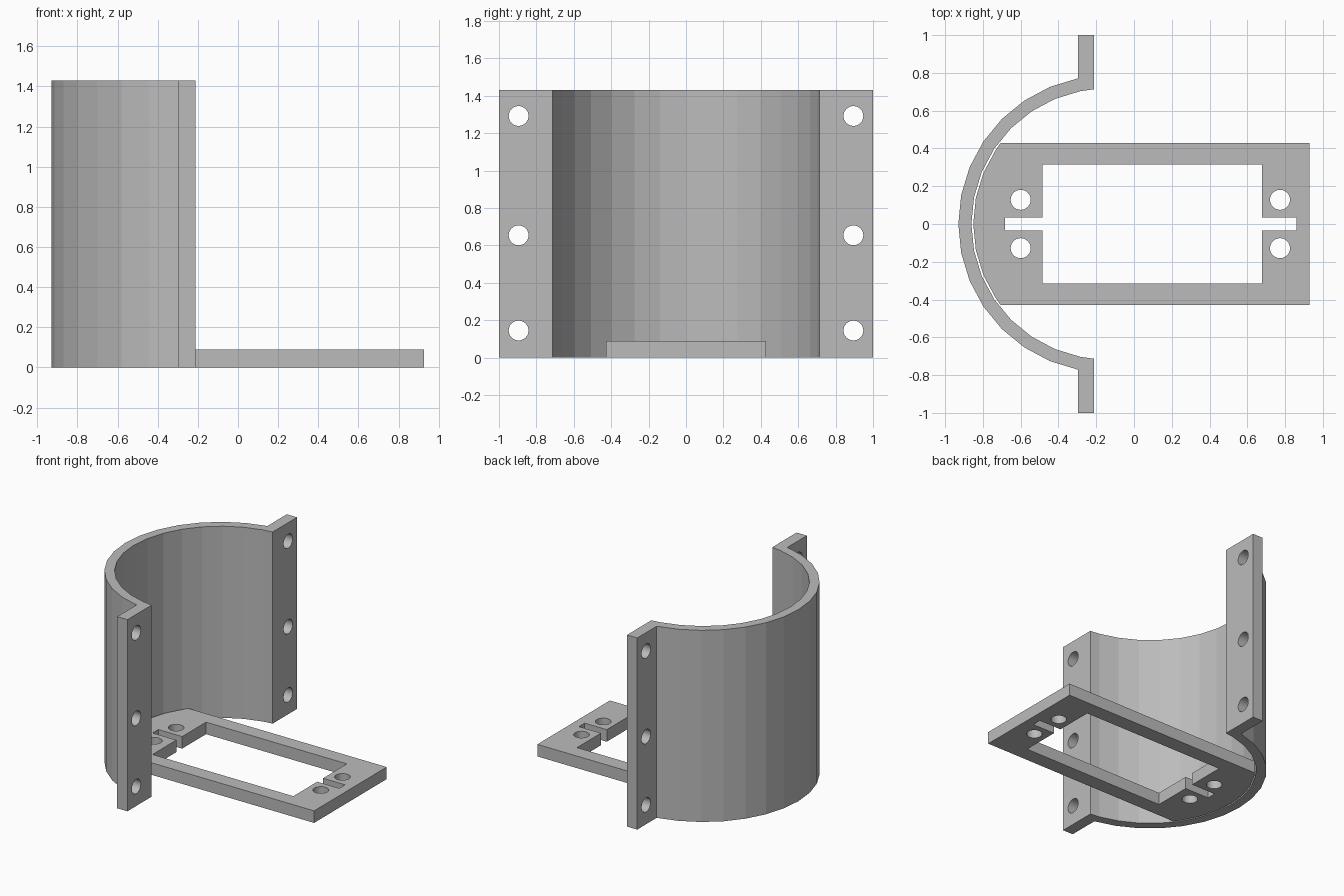
import bpy, bmesh
from math import cos, sin, pi, radians

if "Cube" in bpy.data.objects:
    bpy.data.objects.remove(bpy.data.objects["Cube"], do_unlink=True)

grey = bpy.data.materials.new("plain grey")
grey.use_nodes = True
grey.diffuse_color = (0.5, 0.5, 0.5, 1)
grey.node_tree.nodes["Principled BSDF"].inputs["Base Color"].default_value = grey.diffuse_color

CENTRE_X, STEP = -0.144, 11.25
R_IN, R_OUT, R_PLATE = 0.717, 0.786, 0.707
HEIGHT, THICK = 1.43, 0.09
FACE_X = -0.213


def arc(radius, steps):
    """Points on the rear of the circle, from +y round to -y."""
    return [(CENTRE_X - radius * cos(radians(i * STEP)), radius * sin(radians(i * STEP)))
            for i in range(steps, -steps - 1, -1)]


def prism(name, outline, z0, z1):
    bm = bmesh.new()
    base = bm.faces.new([bm.verts.new((x, y, z0)) for x, y in outline])
    top = bmesh.ops.extrude_face_region(bm, geom=[base])["geom"]
    bmesh.ops.translate(bm, vec=(0, 0, z1 - z0),
                        verts=[v for v in top if isinstance(v, bmesh.types.BMVert)])
    bmesh.ops.recalc_face_normals(bm, faces=bm.faces)
    mesh = bpy.data.meshes.new(name)
    bm.to_mesh(mesh)
    bm.free()
    obj = bpy.data.objects.new(name, mesh)
    bpy.context.collection.objects.link(obj)
    mesh.materials.append(grey)
    return obj


def cut(target, cutter):
    cutter.hide_render = True
    cutter.hide_set(True)
    mod = target.modifiers.new(cutter.name, "BOOLEAN")
    mod.operation, mod.solver, mod.object = "DIFFERENCE", "EXACT", cutter


def drill(name, location, radius=0.053, along_x=False):
    bpy.ops.mesh.primitive_cylinder_add(vertices=32, radius=radius, depth=0.3, location=location,
                                        rotation=(0, pi / 2 if along_x else 0, 0))
    obj = bpy.context.object
    obj.name = name
    obj.data.materials.append(grey)
    return obj


# Half-round shell with a mounting flange on each side
outer = arc(R_OUT, 7)
back_x, back_y = outer[0]
inner = arc(R_IN, 7)
lip_y = R_IN - 0.004
shell = prism("half_round_shell",
              [(FACE_X, 1), (back_x, 1)] + outer + [(back_x, -1), (FACE_X, -1), (FACE_X, -lip_y)]
              + inner[::-1] + [(FACE_X, lip_y)], 0, HEIGHT)
for side in (-1, 1):
    for z in (0.145, 0.654, 1.292):
        cut(shell, drill("flange_hole_cutter", (-0.256, side * 0.895, z), along_x=True))

# Base plate whose rear edge follows the shell with a hairline gap
half = 0.428
corner_x = CENTRE_X - (R_PLATE ** 2 - half ** 2) ** 0.5
plate = prism("base_plate", [(0.928, half), (corner_x, half)] + arc(R_PLATE, 3)
              + [(corner_x, -half), (0.928, -half)], 0, THICK)

# Rectangular opening with a narrow slot at each end
w, s = 0.316, 0.034
x0, x1, x2, x3 = -0.682, -0.485, 0.678, 0.86
opening = [(x0, s), (x0, -s), (x1, -s), (x1, -w), (x2, -w), (x2, -s),
           (x3, -s), (x3, s), (x2, s), (x2, w), (x1, w), (x1, s)]
cut(plate, prism("opening_cutter", opening, -0.1, 0.2))

# Screw holes either side of the slots
for x in (-0.6, 0.773):
    for y in (-0.128, 0.128):
        cut(plate, drill("screw_hole_cutter", (x, y, THICK / 2)))
